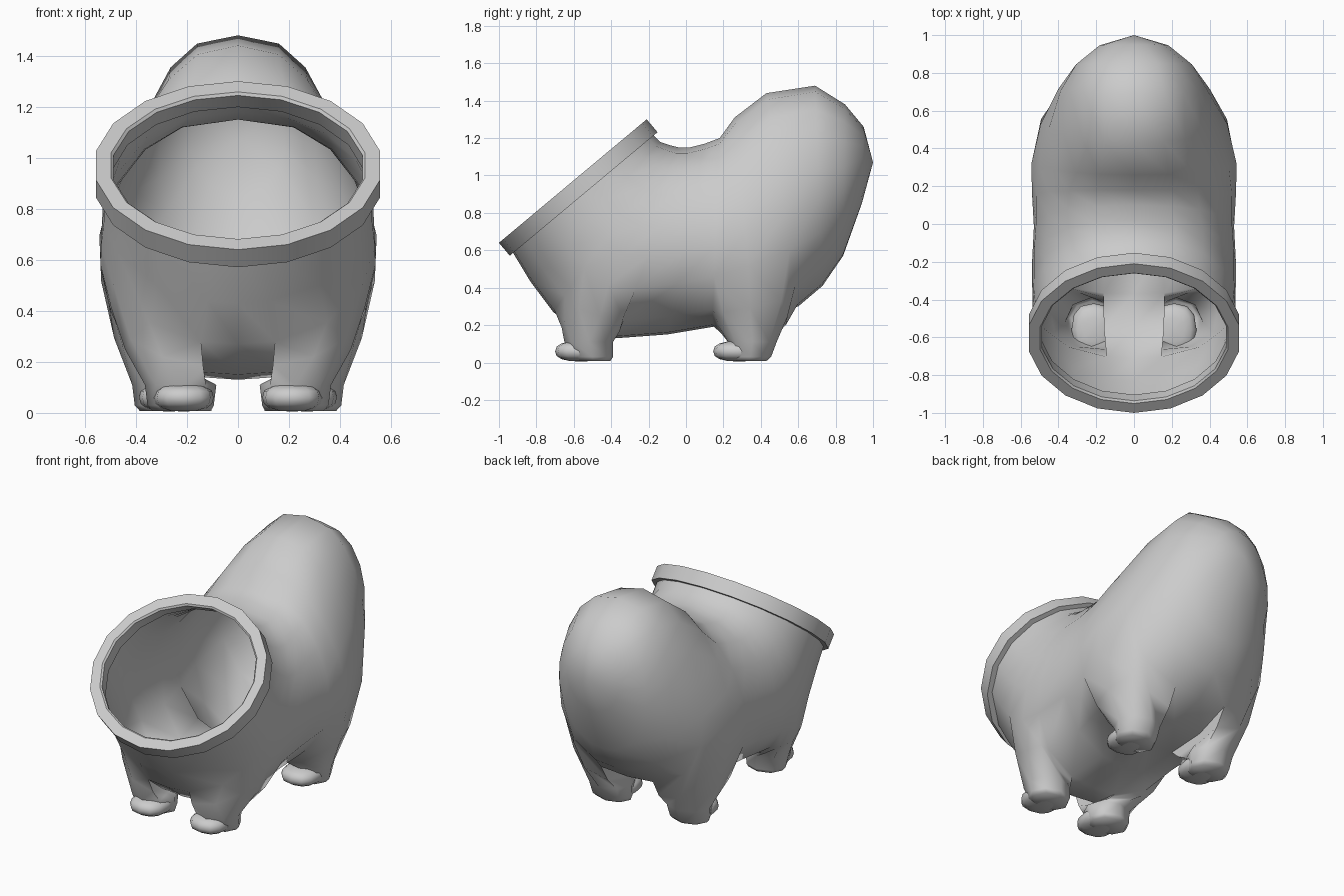
import bpy, bmesh, math
from mathutils import Vector

cube = bpy.data.objects.get("Cube")
if cube:
    bpy.data.objects.remove(cube, do_unlink=True)

clay = bpy.data.materials.new("grey_clay")
clay.use_nodes = True
GREY = (0.6, 0.6, 0.6, 1)
clay.diffuse_color = GREY
clay.node_tree.nodes["Principled BSDF"].inputs["Base Color"].default_value = GREY


def finish(bm, name, angle):
    bmesh.ops.recalc_face_normals(bm, faces=bm.faces)
    me = bpy.data.meshes.new(name)
    bm.to_mesh(me)
    bm.free()
    ob = bpy.data.objects.new(name, me)
    bpy.context.collection.objects.link(ob)
    me.materials.append(clay)
    bpy.ops.object.select_all(action='DESELECT')
    ob.select_set(True)
    bpy.context.view_layer.objects.active = ob
    bpy.ops.object.shade_smooth_by_angle(angle=math.radians(angle))
    return ob


def bridge(bm, a, b, skip=()):
    n = len(a)
    for i in range(n):
        if i not in skip:
            bm.faces.new((a[i], a[(i + 1) % n], b[(i + 1) % n], b[i]))


def power(value, p):
    return math.copysign(abs(value) ** p, value)


# Body sections: top y, top z, bottom y, bottom z, half width, top taper, boxiness
N = 18
HALF = (0, 12, 36, 62, 82, 100, 120, 140, 160, 180)
ANGLES = HALF + tuple(360 - a for a in HALF[-2:0:-1])
SECTIONS = [
    (-0.200, 1.243, -0.945, 0.62, 0.53, 0.00, 1.0),
    (-0.14, 1.18, -0.83, 0.43, 0.53, 0.00, 0.95),
    (-0.08, 1.16, -0.71, 0.27, 0.54, 0.02, 0.85),
    (-0.04, 1.15, -0.55, 0.15, 0.54, 0.04, 0.80),
    (0.02, 1.15, -0.37, 0.13, 0.54, 0.05, 0.80),
    (0.10, 1.17, -0.10, 0.15, 0.53, 0.06, 0.85),
    (0.18, 1.20, 0.14, 0.19, 0.535, 0.12, 0.80),
    (0.26, 1.31, 0.36, 0.23, 0.53, 0.24, 0.76),
    (0.43, 1.44, 0.60, 0.30, 0.48, 0.27, 0.76),
    (0.69, 1.48, 0.73, 0.41, 0.40, 0.10, 0.76),
    (0.85, 1.38, 0.84, 0.57, 0.31, 0.00, 0.85),
    (0.95, 1.26, 0.94, 0.85, 0.185, 0.00, 1.0),
]
bm = bmesh.new()
rings = []
for ty, tz, by, bz, w, taper, p in SECTIONS:
    top, bot = Vector((0, ty, tz)), Vector((0, by, bz))
    ring = []
    for a in ANGLES:
        s, c = math.sin(math.radians(a)), math.cos(math.radians(a))
        co = (top + bot) / 2 - (top - bot) / 2 * c
        co.x = power(s, p) * w * (1 + taper * c)
        ring.append(bm.verts.new(co))
    rings.append(ring)

# Skin the sections, leaving a two by two hole above each leg
LEG_ROWS = (2, 3, 6, 7)
LEG_COLS = (1, 2, N - 2, N - 3)
for i in range(len(rings) - 1):
    bridge(bm, rings[i], rings[i + 1], LEG_COLS if i in LEG_ROWS else ())
tip = bm.verts.new((0, 1.0, 1.07))
for k in range(N):
    bm.faces.new((rings[-1][k], rings[-1][(k + 1) % N], tip))

# Legs grow out of the holes: centre x, centre y, z, radius x, radius y
WALK = ((0, 1), (0, 2), (0, 3), (1, 3), (2, 3), (2, 2), (2, 1), (1, 1))
FRONT = ((0.225, -0.52, 0.11, 0.14, 0.13), (0.225, -0.50, 0.03, 0.13, 0.11),
         (0.22, -0.495, 0.008, 0.115, 0.09))
REAR = ((0.275, 0.355, 0.11, 0.14, 0.13), (0.275, 0.345, 0.03, 0.13, 0.11),
        (0.27, 0.34, 0.008, 0.115, 0.09))
for row, steps in ((2, FRONT), (6, REAR)):
    for side in (1, -1):
        loop = [rings[row + r][k * side % N] for r, k in WALK]
        for j, (cx, cy, z, rx, ry) in enumerate(steps):
            goal = []
            for i in range(8):
                a = math.radians(225 + 45 * i)
                goal.append(Vector((side * (cx + rx * math.cos(a)), cy + ry * math.sin(a), z)))
            # Thigh loop, part way between the hole and the ankle
            if j == 0:
                thigh = []
                for v, g in zip(loop, goal):
                    co = v.co.lerp(g, 0.42)
                    co.z = v.co.z + (g.z - v.co.z) * 0.55
                    thigh.append(bm.verts.new(co))
                bridge(bm, loop, thigh)
                loop = thigh
            new = [bm.verts.new(g) for g in goal]
            bridge(bm, loop, new)
            loop = new
        bm.faces.new(loop)
finish(bm, "body", 80)

# Rim: square tube swept around the tilted opening
u, n = Vector((0, 0.767, 0.641)), Vector((0, -0.641, 0.767))
centre = Vector((0, -0.605, 0.97))
PROFILE = ((0.565, 0.515, 0), (0.565, 0.515, -0.09), (0.50, 0.465, -0.09),
           (0.495, 0.44, -0.01), (0.505, 0.45, 0))
bm = bmesh.new()
loops = []
for rx, ru, d in PROFILE:
    loops.append([bm.verts.new(centre + n * d + u * (ru * math.cos(math.tau * k / N))
                               + Vector((rx * math.sin(math.tau * k / N), 0, 0))) for k in range(N)])
for i in range(len(loops)):
    bridge(bm, loops[i], loops[(i + 1) % len(loops)])
finish(bm, "opening_rim", 28)

# Toe pads: flattened rounded lumps at the front of each foot
for label, cx, cy in (("front", 0.213, -0.56), ("rear", 0.27, 0.285)):
    for side, word in ((1, "left"), (-1, "right")):
        bm = bmesh.new()
        bmesh.ops.create_uvsphere(bm, u_segments=12, v_segments=8, radius=1)
        for v in bm.verts:
            x, y, z = v.co
            v.co = (side * cx + 0.118 * power(x, 0.8), cy + 0.14 * power(y, 0.8),
                    0.06 + 0.055 * power(z, 0.8))
        finish(bm, f"{label}_{word}_toe_pad", 80)
